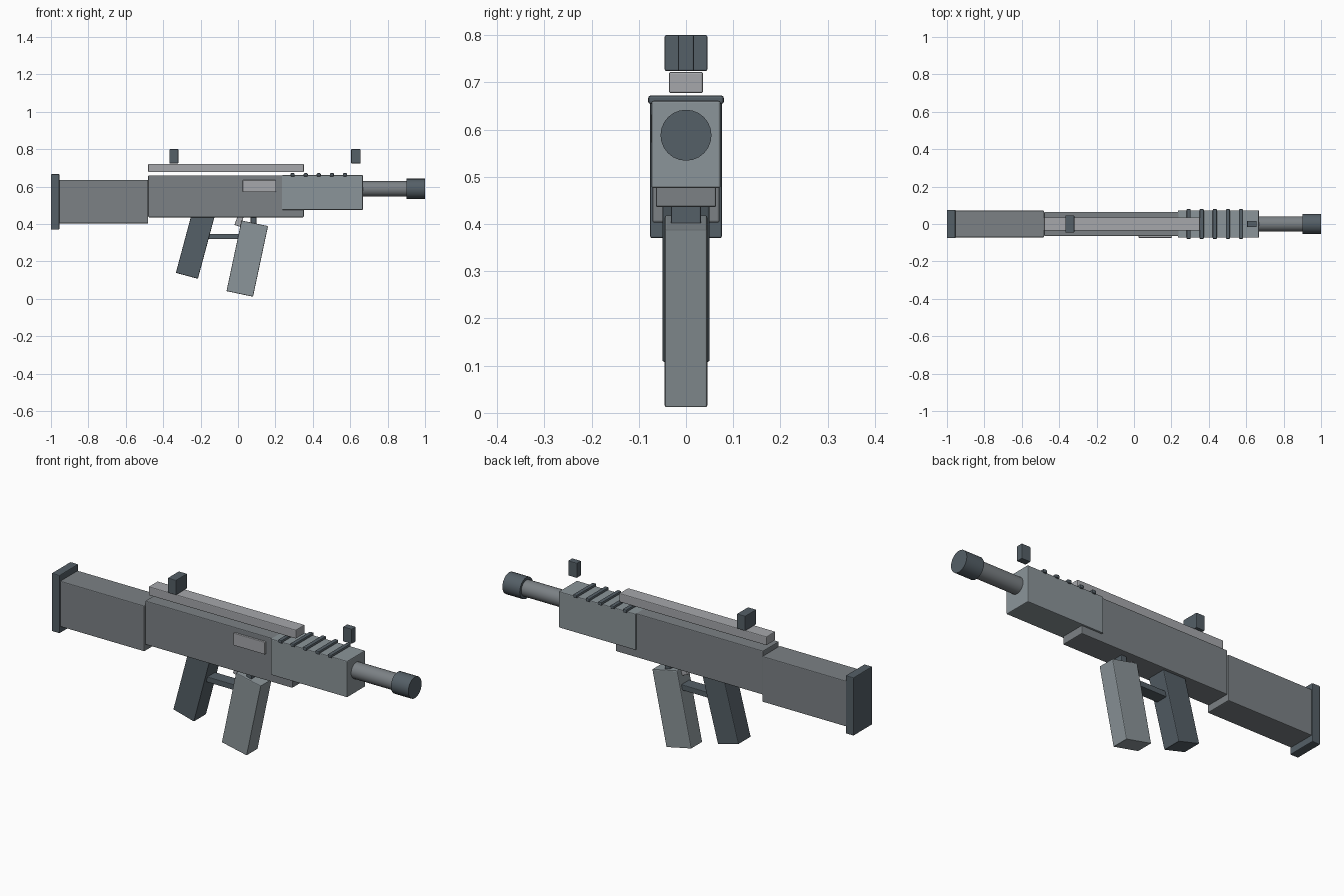
import bpy
from math import radians, pi

if "Cube" in bpy.data.objects:
    bpy.data.objects.remove(bpy.data.objects["Cube"])


def tone(name, rgb):
    m = bpy.data.materials.new(name)
    m.diffuse_color = (*rgb, 1)
    m.use_nodes = True
    m.node_tree.nodes["Principled BSDF"].inputs["Base Color"].default_value = m.diffuse_color
    return m


DARK = tone("dark_steel", (0.09, 0.115, 0.135))
MID = tone("mid_steel", (0.20, 0.22, 0.235))
PALE = tone("pale_steel", (0.26, 0.30, 0.32))
LIGHT = tone("light_steel", (0.38, 0.39, 0.41))


def finish(ob, name, mat, bevel):
    ob.name = name
    ob.data.materials.append(mat)
    if bevel:
        b = ob.modifiers.new("edge", 'BEVEL')
        b.width = bevel
        b.segments = 2
        b.limit_method = 'ANGLE'
        b.angle_limit = radians(40)
    return ob


def block(name, x, y, z, mat, bevel=0.004, tilt=0):
    """Box from (min, max) ranges, tilted about its centre around y."""
    spans = (x, y, z)
    bpy.ops.mesh.primitive_cube_add(size=1, location=[(a + b) / 2 for a, b in spans])
    ob = bpy.context.object
    ob.scale = [b - a for a, b in spans]
    bpy.ops.object.transform_apply(location=False, rotation=False, scale=True)
    ob.rotation_euler.y = radians(tilt)
    return finish(ob, name, mat, bevel)


def tube(name, x0, x1, r, mat, z=0.588, sides=24):
    bpy.ops.mesh.primitive_cylinder_add(vertices=sides, radius=r, depth=x1 - x0,
                                        location=((x0 + x1) / 2, 0, z),
                                        rotation=(0, pi / 2, 0))
    bpy.ops.object.shade_smooth_by_angle(angle=radians(30))
    return finish(bpy.context.object, name, mat, 0)


def sym(h):
    return (-h, h)


# Main body
block("butt_plate", (-1.0, -0.955), sym(0.076), (0.37, 0.667), DARK)
block("stock", (-0.957, -0.48), sym(0.071), (0.403, 0.636), MID)
block("receiver", (-0.48, 0.352), sym(0.064), (0.436, 0.66), MID)
block("handguard", (0.235, 0.668), sym(0.073), (0.476, 0.661), PALE)
block("ejection_port", (0.025, 0.203), (-0.074, -0.05), (0.571, 0.634), LIGHT, 0.003)

# Barrel
tube("barrel", 0.64, 0.92, 0.041, MID)
tube("muzzle", 0.902, 1.0, 0.054, DARK)

# Top rail, sights and handguard ribs
block("top_rail", (-0.48, 0.352), sym(0.036), (0.677, 0.722), LIGHT)
block("rear_sight", (-0.366, -0.319), sym(0.045), (0.724, 0.80), DARK, 0.003)
block("front_sight", (0.605, 0.655), sym(0.017), (0.724, 0.80), DARK, 0.003)
for i in range(5):
    x = 0.292 + i * 0.07
    block(f"handguard_rib_{i + 1}", (x - 0.011, x + 0.011), sym(0.08),
          (0.654, 0.672), DARK, 0.005)

# Grip and magazine, both leaning back toward the stock
block("grip", (-0.289, -0.167), sym(0.05), (0.117, 0.467), DARK, tilt=15)
block("magazine", (-0.023, 0.122), sym(0.045), (0.022, 0.408), PALE, tilt=12)

# Trigger and its guard
block("guard_bar", (-0.20, 0.095), sym(0.032), (0.319, 0.347), DARK, 0.003)
block("guard_post", (0.068, 0.098), sym(0.032), (0.32, 0.445), DARK, 0.003)
block("trigger", (-0.008, 0.024), sym(0.016), (0.388, 0.458), LIGHT, 0.003, tilt=20)
